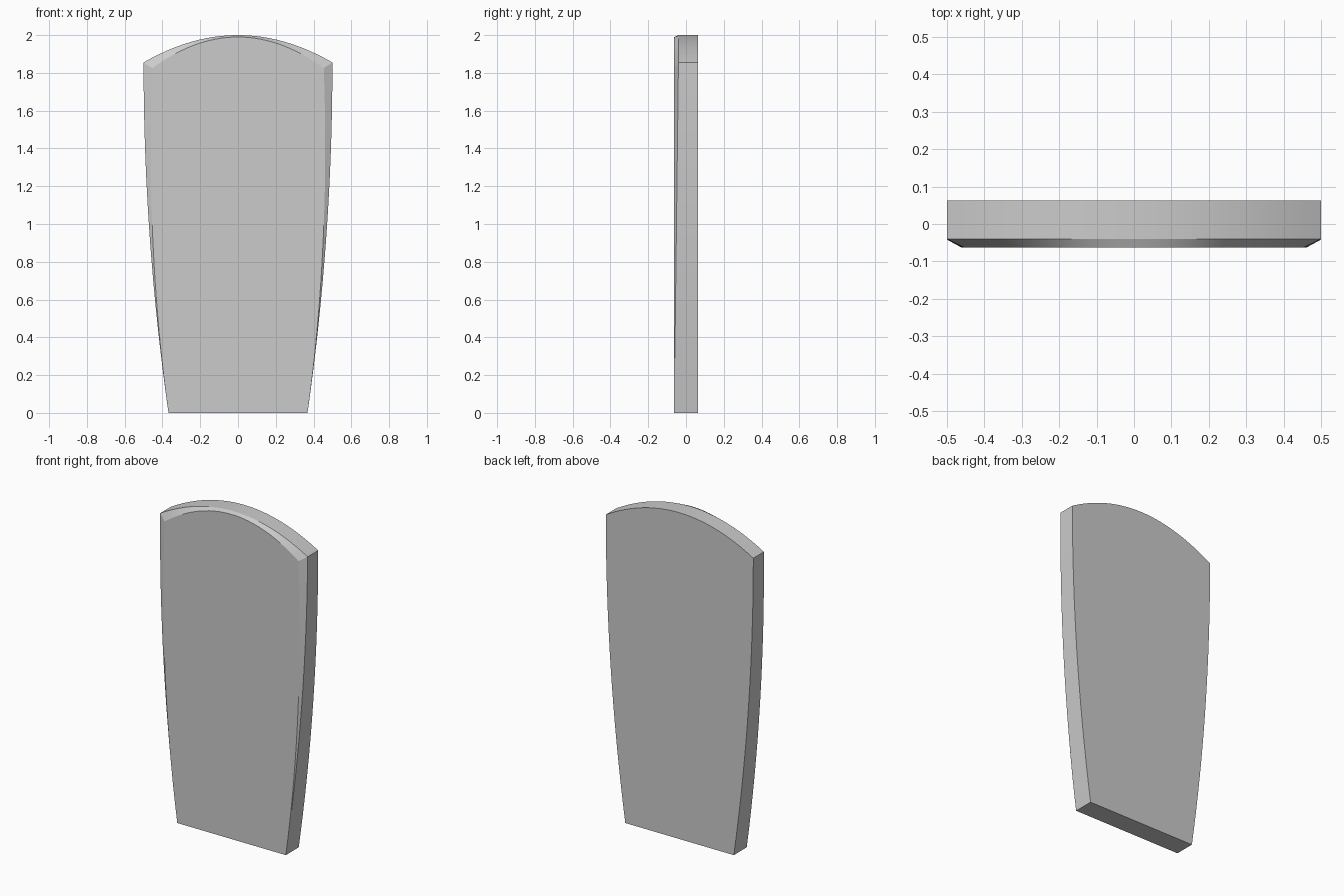
import bpy, bmesh, math

if "Cube" in bpy.data.objects:
    bpy.data.objects.remove(bpy.data.objects["Cube"])

HALF = 0.0625      # half thickness
CORNER_Z = 1.855   # shoulder height
BEVEL = 0.0225     # depth of the front bevel
N_SIDE, N_TOP = 16, 24


def side_x(t):
    return 0.5 - 0.132 * (1 - t) ** 2


# Outer outline and matching front-face outline, both as (x, y, z)
outer, inner = [], []
for i in range(N_SIDE):                      # right edge, bevel fades to nothing at the foot
    t = i / N_SIDE
    x = side_x(t)
    outer.append((x, -HALF + BEVEL * t, CORNER_Z * t))
    inner.append((x - 0.046 * t ** 1.5, -HALF, (CORNER_Z - 0.03) * t))
for i in range(N_TOP + 1):                   # arched top, right to left
    u = 1 - 2 * i / N_TOP
    outer.append((0.5 * u, -HALF + BEVEL, 2 - 0.145 * u * u))
    inner.append((0.454 * u, -HALF, 1.99 - 0.165 * u * u))
for ring in (outer, inner):                  # mirror the right edge to the left
    ring += [(-x, y, z) for x, y, z in reversed(ring[:N_SIDE])]

# Slab: back face, rim, bevel strip, front face
bm = bmesh.new()
back = [bm.verts.new((x, HALF, z)) for x, y, z in outer]
rim = [bm.verts.new(p) for p in outer]
front = [bm.verts.new(p) for p in inner]
n = len(back)
for a, b in ((back, rim), (rim, front)):
    for i in range(n):
        j = (i + 1) % n
        bm.faces.new((a[i], a[j], b[j], b[i]))
bm.faces.new(front)
bm.faces.new(back[::-1])
bmesh.ops.remove_doubles(bm, verts=bm.verts, dist=1e-5)
bmesh.ops.recalc_face_normals(bm, faces=bm.faces)

mesh = bpy.data.meshes.new("arched_slab")
bm.to_mesh(mesh)
bm.free()
slab = bpy.data.objects.new("arched_slab", mesh)
bpy.context.collection.objects.link(slab)
bpy.context.view_layer.objects.active = slab
slab.select_set(True)
bpy.ops.object.shade_smooth_by_angle(angle=math.radians(15))
